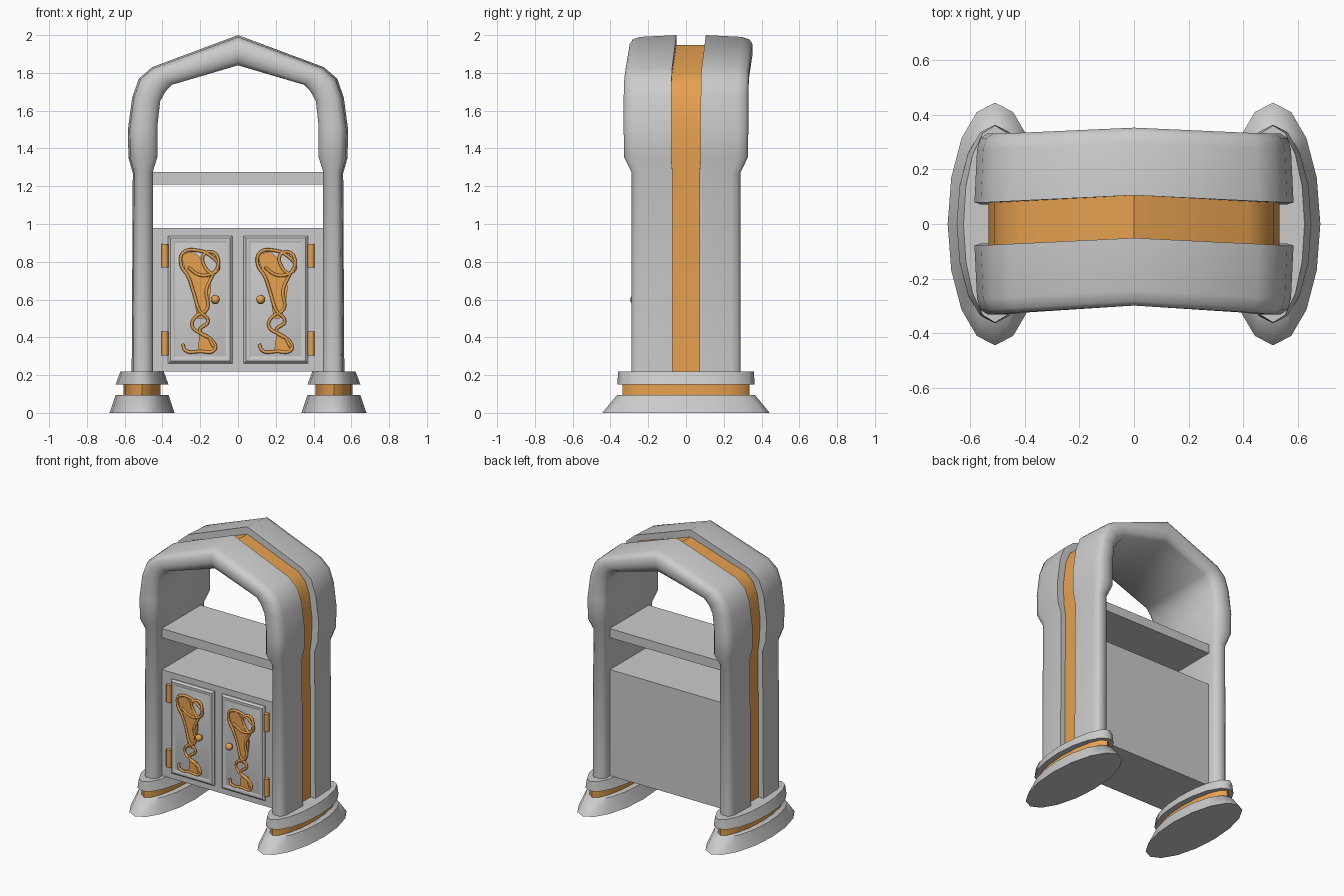
import bpy, bmesh, math
from mathutils import Vector

if "Cube" in bpy.data.objects:
    bpy.data.objects.remove(bpy.data.objects["Cube"])

orange = bpy.data.materials.new("orange")
orange.diffuse_color = (0.8, 0.36, 0.08, 1)
orange.use_nodes = True
orange.node_tree.nodes["Principled BSDF"].inputs["Base Color"].default_value = orange.diffuse_color


def finish(name, bm, mat=None, angle=35):
    bmesh.ops.recalc_face_normals(bm, faces=bm.faces)
    me = bpy.data.meshes.new(name)
    bm.to_mesh(me)
    bm.free()
    ob = bpy.data.objects.new(name, me)
    bpy.context.collection.objects.link(ob)
    if mat:
        me.materials.append(mat)
    bpy.ops.object.select_all(action='DESELECT')
    ob.select_set(True)
    bpy.context.view_layer.objects.active = ob
    bpy.ops.object.shade_smooth_by_angle(angle=math.radians(angle))
    return ob


def loft(name, rings, mat=None, angle=35):
    """Skin a list of equal-length closed rings and cap both ends."""
    bm = bmesh.new()
    vs = [[bm.verts.new(p) for p in r] for r in rings]
    n = len(vs[0])
    for a, b in zip(vs, vs[1:]):
        for i in range(n):
            bm.faces.new((a[i], a[(i + 1) % n], b[(i + 1) % n], b[i]))
    bm.faces.new(vs[0])
    bm.faces.new(vs[-1])
    return finish(name, bm, mat, angle)


def box(name, lo, hi):
    bm = bmesh.new()
    bmesh.ops.create_cube(bm, size=1)
    for v in bm.verts:
        v.co = Vector([l + (h - l) * (c + .5) for l, h, c in zip(lo, hi, v.co)])
    return finish(name, bm)


# Arch stations: outer x, z, inner x, z, half depth, half groove width
half = [(.563, .2, .45, .2, .288, .071),
        (.557, 1.27, .45, 1.28, .288, .071),
        (.58, 1.35, .425, 1.36, .328, .078),
        (.583, 1.5, .427, 1.52, .33, .078),
        (.56, 1.67, .412, 1.65, .33, .078),
        (.525, 1.77, .385, 1.70, .33, .078),
        (.455, 1.83, .35, 1.737, .328, .078)]
crest = (0, 2.0, 0, 1.84, .325, .078)
stations = half + [crest] + [(-a, b, -c, d, e, f) for a, b, c, d, e, f in reversed(half)]


def section(st, pts):
    """pts: (t across thickness, fraction of half depth, or None at the groove edge)"""
    ox, oz, ix, iz, hf, g = st
    shift = .027 * (1 - min(1, abs(ox) / .56))
    ring = []
    for side in (-1, 1):
        for t, f in (pts if side < 0 else pts[::-1]):
            y = side * (g if f is None else f * hf) + shift
            ring.append((ix + (ox - ix) * t, y, iz + (oz - iz) * t))
    return ring


# Double arch with a groove, and the coloured strip lying in it
frame_pts = [(0, .88), (.12, .95), (.35, 1), (.7, 1), (.86, .95), (.94, .83), (1, None), (.6, None)]
loft("arch_frame", [section(s, frame_pts) for s in stations], None, 50)
strip_pts = [(.5, None), (.67, None)]
loft("arch_strip", [section(s, strip_pts) for s in stations], orange)


# Oval stepped feet
def oval(cx, rx, ry, z, n=16):
    return [(cx + rx * math.cos(2 * math.pi * i / n), ry * math.sin(2 * math.pi * i / n), z)
            for i in range(n)]


for side, s in (("left", -1), ("right", 1)):
    c = .508 * s
    loft(side + "_foot_base", [oval(c, .173, .443, 0), oval(c, .168, .433, .012),
                               oval(c, .14, .365, .095)], None, 60)
    loft(side + "_foot_band", [oval(c, .098, .336, .09), oval(c, .098, .336, .155)], orange, 60)
    loft(side + "_foot_top", [oval(c, .14, .363, .15), oval(c, .115, .36, .218)], None, 60)

# Shelf and cabinet
box("shelf", (-.46, -.22, 1.21), (.46, .22, 1.275))
box("cabinet", (-.46, -.217, .22), (.46, .217, .98))


# Door panel: raised border and a pillowed middle
def door(name, x0, x1):
    z0, z1 = .262, .937

    def rect(d, y):
        return [(x0 + d, y, z0 + d), (x1 - d, y, z0 + d), (x1 - d, y, z1 - d), (x0 + d, y, z1 - d)]
    loft(name, [rect(0, -.21), rect(0, -.224), rect(.012, -.236),
                rect(.024, -.236), rect(.036, -.23), rect(.09, -.245)])


# Ornament: flat plates with interlaced strands, relative to the door middle
plates = [[(-.10, .24), (-.03, .255), (.02, .2), (.05, .13), (.06, .06), (.045, -.05), (.02, -.1),
           (-.015, -.1), (-.03, .03), (-.075, .15)],
          [(.0, -.185), (.05, -.19), (.085, -.265), (.04, -.28), (-.01, -.265)]]
strands = [[(-.09, -.235), (-.075, -.27), (0, -.275), (.08, -.265), (.07, -.22), (.015, -.185),
            (-.04, -.14), (-.025, -.095), (.04, -.05), (.035, .05), (.065, .12), (.1, .2),
            (.07, .25), (.02, .235), (.03, .17), (.07, .13)],
           [(.075, -.25), (.045, -.2), (0, -.165), (.045, -.115), (0, -.06), (-.03, .03),
            (-.06, .12), (-.1, .19), (-.085, .25), (-.01, .26), (.06, .23), (.1, .17),
            (.06, .135), (0, .13), (-.06, .17)]]


def ornament(side, cx):
    for k, p in enumerate(plates):
        loft(f"{side}_ornament_plate_{k}",
             [[(cx + x, y, .6 + z) for x, z in p] for y in (-.225, -.255)], orange)
    for k, p in enumerate(strands):
        cu = bpy.data.curves.new(f"{side}_ornament_strand_{k}", 'CURVE')
        cu.dimensions = '3D'
        cu.bevel_depth, cu.bevel_resolution, cu.resolution_u = .0085, 2, 5
        cu.use_fill_caps = True
        sp = cu.splines.new('BEZIER')
        sp.bezier_points.add(len(p) - 1)
        for i, (b, (x, z)) in enumerate(zip(sp.bezier_points, p)):
            b.co = (cx + x, -.254 - .005 * ((i + k) % 2), .6 + z)
            b.handle_left_type = b.handle_right_type = 'AUTO'
        cu.materials.append(orange)
        bpy.context.collection.objects.link(bpy.data.objects.new(cu.name, cu))


for side, s in (("left", -1), ("right", 1)):
    door(side + "_door", *sorted((.03 * s, .37 * s)))
    ornament(side, .203 * s)
    # Knob on a short stem
    bm = bmesh.new()
    bmesh.ops.create_uvsphere(bm, u_segments=12, v_segments=8, radius=.024)
    bmesh.ops.translate(bm, verts=bm.verts, vec=(.12 * s, -.272, .6))
    finish(side + "_knob", bm, orange, 60)
    loft(side + "_knob_stem", [[(.12 * s + x, y, .6 + z) for x, z, _ in oval(0, .01, .01, 0, 8)]
                               for y in (-.225, -.265)], orange, 60)
    # Hinges
    for k, z in enumerate((.305, .77)):
        rings = [[(x, y - .228, h) for x, y, h in oval(.387 * s, .018, .018, zz, 12)]
                 for zz in (z, z + .125)]
        loft(f"{side}_hinge_{k}", rings, orange)
